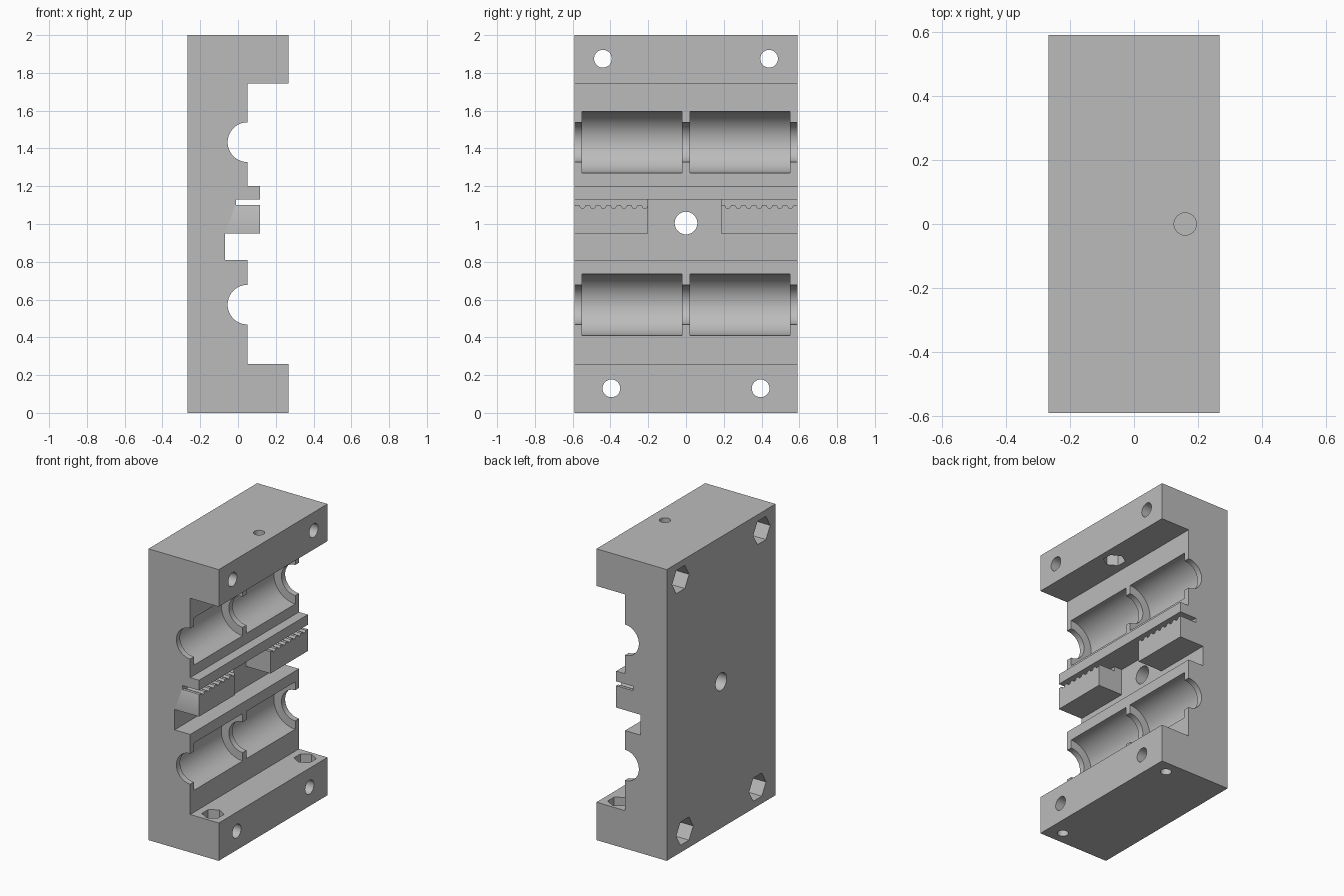
import bpy, bmesh
from math import cos, sin, pi

cube = bpy.data.objects.get("Cube")
if cube:
    bpy.data.objects.remove(cube, do_unlink=True)

grey = bpy.data.materials.new("plain grey")
grey.use_nodes = True
colour = (0.5, 0.5, 0.5, 1)
grey.diffuse_color = colour
grey.node_tree.nodes["Principled BSDF"].inputs["Base Color"].default_value = colour

PLACE = {
    "x": lambda u, v, t: (t, u, v),
    "y": lambda u, v, t: (u, t, v),
    "z": lambda u, v, t: (u, v, t),
}


def prism(name, outline, axis, lo, hi):
    """Extrude a 2D outline along an axis from lo to hi."""
    bm = bmesh.new()
    ends = [[bm.verts.new(PLACE[axis](u, v, t)) for u, v in outline] for t in (lo, hi)]
    n = len(outline)
    for ring in ends:
        bm.faces.new(ring)
    for i in range(n):
        j = (i + 1) % n
        bm.faces.new((ends[0][i], ends[0][j], ends[1][j], ends[1][i]))
    bmesh.ops.recalc_face_normals(bm, faces=bm.faces)
    mesh = bpy.data.meshes.new(name)
    bm.to_mesh(mesh)
    bm.free()
    mesh.materials.append(grey)
    obj = bpy.data.objects.new(name, mesh)
    bpy.context.collection.objects.link(obj)
    return obj


def ring(u, v, r, sides, turn=0.0):
    return [(u + r * cos(turn + 2 * pi * i / sides),
             v + r * sin(turn + 2 * pi * i / sides)) for i in range(sides)]


def rect(u0, u1, v0, v1):
    return [(u0, v0), (u1, v0), (u1, v1), (u0, v1)]


# Main carriage body: side profile in x and z
BACK, LIP, FACE, RAIL, FLOOR = -0.267, 0.267, 0.05, 0.117, -0.068
HALF = 0.59
profile = [(BACK, 0), (LIP, 0), (LIP, 0.26), (FACE, 0.26), (FACE, 0.81),
           (FLOOR, 0.81), (FLOOR, 0.95), (RAIL, 0.95), (RAIL, 1.2),
           (FACE, 1.2), (FACE, 1.745), (LIP, 1.745), (LIP, 2), (BACK, 2)]
body = prism("carriage_body", profile, "y", -HALF, HALF)
bpy.context.view_layer.objects.active = body
body.select_set(True)


def cut(outline, axis, lo, hi):
    """Cut a prism out of the body."""
    cutter = prism("cutter", outline, axis, lo, hi)
    cutter.hide_render = True
    mod = body.modifiers.new("cut", "BOOLEAN")
    mod.operation = "DIFFERENCE"
    mod.solver = "EXACT"
    mod.object = cutter
    bpy.ops.object.modifier_apply(modifier=mod.name)
    bpy.data.objects.remove(cutter, do_unlink=True)


# Bearing seats: narrow rod channel with two wider pockets each
for z in (0.573, 1.433):
    cut(ring(FACE, z, 0.105, 64), "y", -0.7, 0.7)
    for lo, hi in ((-0.55, -0.02), (0.02, 0.55)):
        cut(ring(FACE, z, 0.1625, 64), "y", lo, hi)

# Gap between the two belt clamps
cut(rect(-0.2, 0.185, 0.9, 1.13), "x", FLOOR, 0.3)

# Belt slot with a toothed lower side
pitch, top, low = 0.055, 1.1, 1.086
slot = [(0.7, 1.13), (-0.7, 1.13), (-0.7, top)]
y = -0.62
while y < 0.62:
    slot += [(y, top), (y + 0.008, low), (y + 0.026, low), (y + 0.034, top)]
    y += pitch
slot.append((0.7, top))
cut(slot, "x", -0.01, 0.3)

# Centre hole through the plate
cut(ring(0, 1.005, 0.06, 40), "x", -0.5, 0.5)

# Corner screw holes with hexagonal nut traps on the back
for y, z in ((0.44, 1.875), (0.395, 0.13)):
    for side in (-1, 1):
        cut(ring(side * y, z, 0.047, 32), "x", -0.5, 0.5)
        cut(ring(side * y, z, 0.092, 6), "x", -0.5, -0.02)

# Vertical screw holes with nut traps facing the inside
for y, lo, hi, trap_lo, trap_hi in ((0, 1.65, 2.1, 1.65, 1.85),
                                    (-0.5, -0.1, 0.35, 0.16, 0.35),
                                    (0.5, -0.1, 0.35, 0.16, 0.35)):
    cut(ring(0.16, y, 0.035, 32), "z", lo, hi)
    cut(ring(0.16, y, 0.07, 6, pi / 2), "z", trap_lo, trap_hi)

bpy.ops.object.shade_smooth_by_angle(angle=pi / 6)
